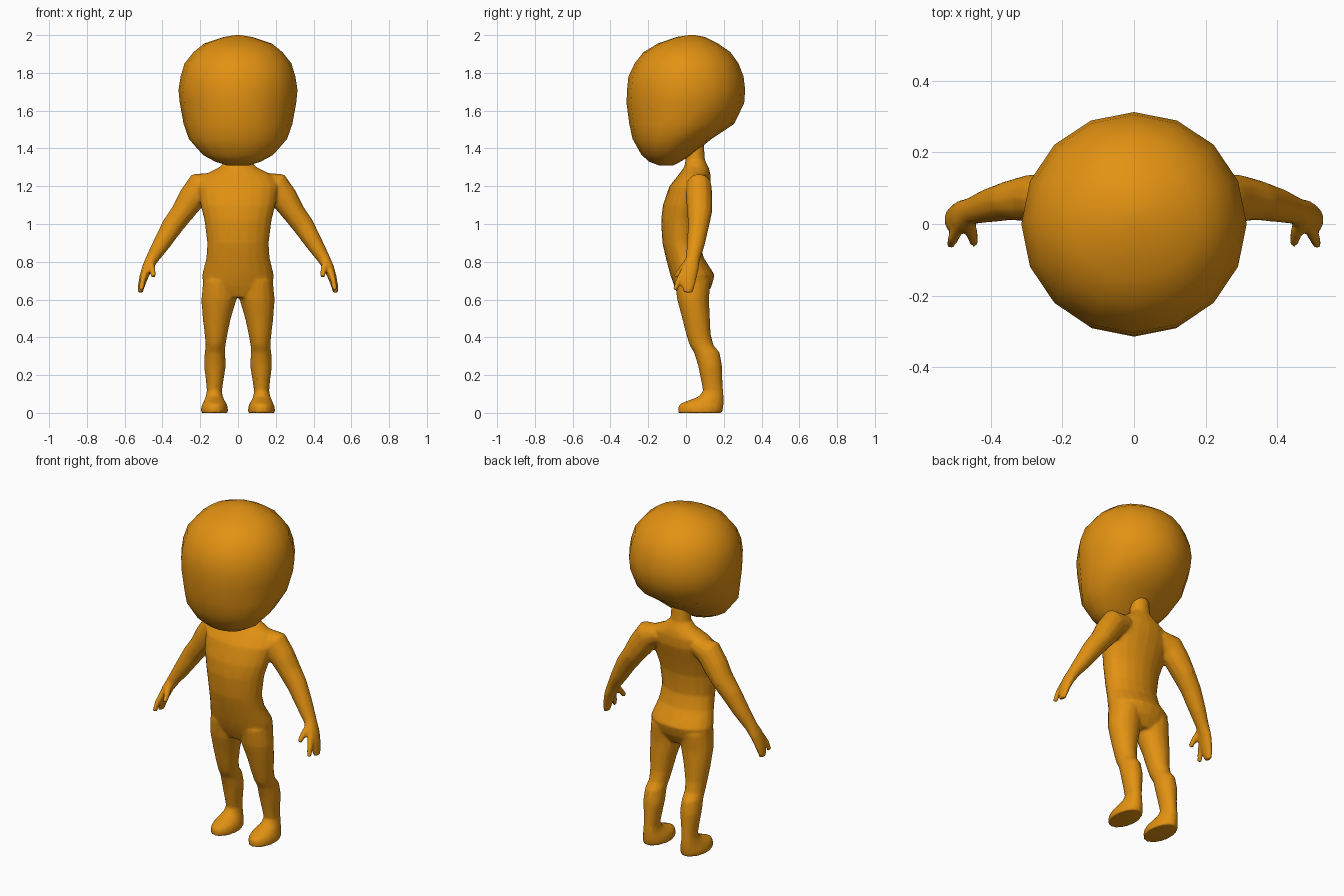
import bpy, bmesh, math
from mathutils import Vector

orange = bpy.data.materials.new("orange")
orange.diffuse_color = (0.76, 0.285, 0.006, 1)


def loft(bm, rings, sides):
    """Skin a closed tube through (centre, axis_a, axis_b) elliptical rings."""
    loops = []
    for c, a, b in rings:
        loops.append([bm.verts.new(c + a * math.cos(t) + b * math.sin(t))
                      for t in (2 * math.pi * i / sides for i in range(sides))])
    for lo, hi in zip(loops, loops[1:]):
        for i in range(sides):
            j = (i + 1) % sides
            bm.faces.new((lo[i], lo[j], hi[j], hi[i]))
    bm.faces.new(loops[0][::-1])
    bm.faces.new(loops[-1])


def stack(bm, levels, sides, side=1):
    """Horizontal rings given as (z, x0, x1, y0, y1)."""
    loft(bm, [(Vector((side * (x0 + x1) / 2, (y0 + y1) / 2, z)),
               Vector(((x1 - x0) / 2, 0, 0)), Vector((0, (y1 - y0) / 2, 0)))
              for z, x0, x1, y0, y1 in levels], sides)


def limb(bm, points, sides, side=1):
    """Tube along a path of (x, y, z, thickness, depth)."""
    pos = [Vector((side * p[0], p[1], p[2])) for p in points]
    rings = []
    for i, p in enumerate(points):
        t = (pos[min(i + 1, len(pos) - 1)] - pos[max(i - 1, 0)]).normalized()
        b = Vector((0, 1, 0))
        b = (b - t * b.dot(t)).normalized()
        rings.append((pos[i], b.cross(t) * p[3], b * p[4]))
    loft(bm, rings, sides)


def finish(bm, name):
    bmesh.ops.recalc_face_normals(bm, faces=bm.faces)
    mesh = bpy.data.meshes.new(name)
    bm.to_mesh(mesh)
    bm.free()
    mesh.materials.append(orange)
    mesh.shade_smooth()
    ob = bpy.data.objects.new(name, mesh)
    bpy.context.collection.objects.link(ob)
    return ob


# Head: large faceted egg with the chin forward, rows are (z, half width, front, back)
head = [(1.311, .06, -.145, -.065), (1.33, .12, -.195, -.03), (1.365, .185, -.235, .03),
        (1.45, .26, -.283, .135), (1.53, .288, -.30, .255), (1.64, .308, -.315, .308),
        (1.71, .315, -.312, .313), (1.78, .304, -.305, .305), (1.85, .283, -.272, .278),
        (1.91, .235, -.225, .235), (1.955, .18, -.15, .17), (1.99, .075, -.05, .10),
        (2.0, .015, .015, .045)]
bm = bmesh.new()
stack(bm, [(z, -w, w, f, b) for z, w, f, b in head], 16)
finish(bm, "head")

bm = bmesh.new()

# Torso and neck, rows are (z, half width, front, back)
torso = [(.61, .11, -.035, .10), (.67, .185, -.062, .135), (.73, .19, -.083, .152),
         (.82, .168, -.107, .095), (.90, .163, -.125, .072), (1.02, .178, -.132, .08),
         (1.10, .198, -.122, .10), (1.20, .215, -.088, .128), (1.26, .18, -.04, .13),
         (1.30, .10, -.01, .12), (1.34, .058, -.002, .10), (1.50, .05, 0, .09)]
stack(bm, [(z, -w, w, f, b) for z, w, f, b in torso], 20)

# Leg and foot, rows are (z, inner, outer, front, back)
leg = [(0, .052, .197, -.042, .192), (.03, .054, .195, -.042, .198), (.048, .06, .188, -.032, .20),
       (.065, .07, .18, .01, .20), (.085, .08, .172, .065, .20), (.115, .085, .165, .09, .197),
       (.17, .077, .17, .08, .193), (.25, .064, .18, .064, .191), (.32, .068, .176, .042, .178),
       (.36, .066, .172, .018, .145), (.42, .055, .177, 0, .13), (.50, .038, .187, -.02, .127),
       (.60, .008, .194, -.047, .122), (.70, .01, .185, -.06, .13)]

# Arm with palm, then thumb and front finger
arm = [(.12, .065, 1.225, .05, .055), (.20, .068, 1.20, .078, .068), (.245, .07, 1.135, .073, .07),
       (.295, .072, 1.06, .061, .066), (.347, .066, .99, .057, .056), (.405, .052, .895, .046, .048),
       (.455, .036, .815, .034, .038), (.482, .022, .765, .028, .046), (.50, .014, .715, .023, .043),
       (.512, .012, .67, .018, .034), (.517, .010, .637, .013, .026)]
thumb = [(.462, .01, .80, .018, .02), (.453, -.025, .76, .017, .017), (.447, -.055, .72, .014, .014)]
finger = [(.49, -.01, .75, .018, .02), (.505, -.04, .70, .016, .016), (.512, -.058, .65, .013, .013)]

for side in (1, -1):
    stack(bm, leg, 16, side)
    limb(bm, arm, 12, side)
    limb(bm, thumb, 8, side)
    limb(bm, finger, 8, side)

# Fuse the parts into one continuous skin
body = finish(bm, "body")
fuse = body.modifiers.new("fuse", 'REMESH')
fuse.mode = 'VOXEL'
fuse.voxel_size = 0.008
fuse.use_smooth_shade = True
soften = body.modifiers.new("soften", 'SMOOTH')
soften.factor = 0.5
soften.iterations = 5
reduce = body.modifiers.new("reduce", 'DECIMATE')
reduce.ratio = 0.2
